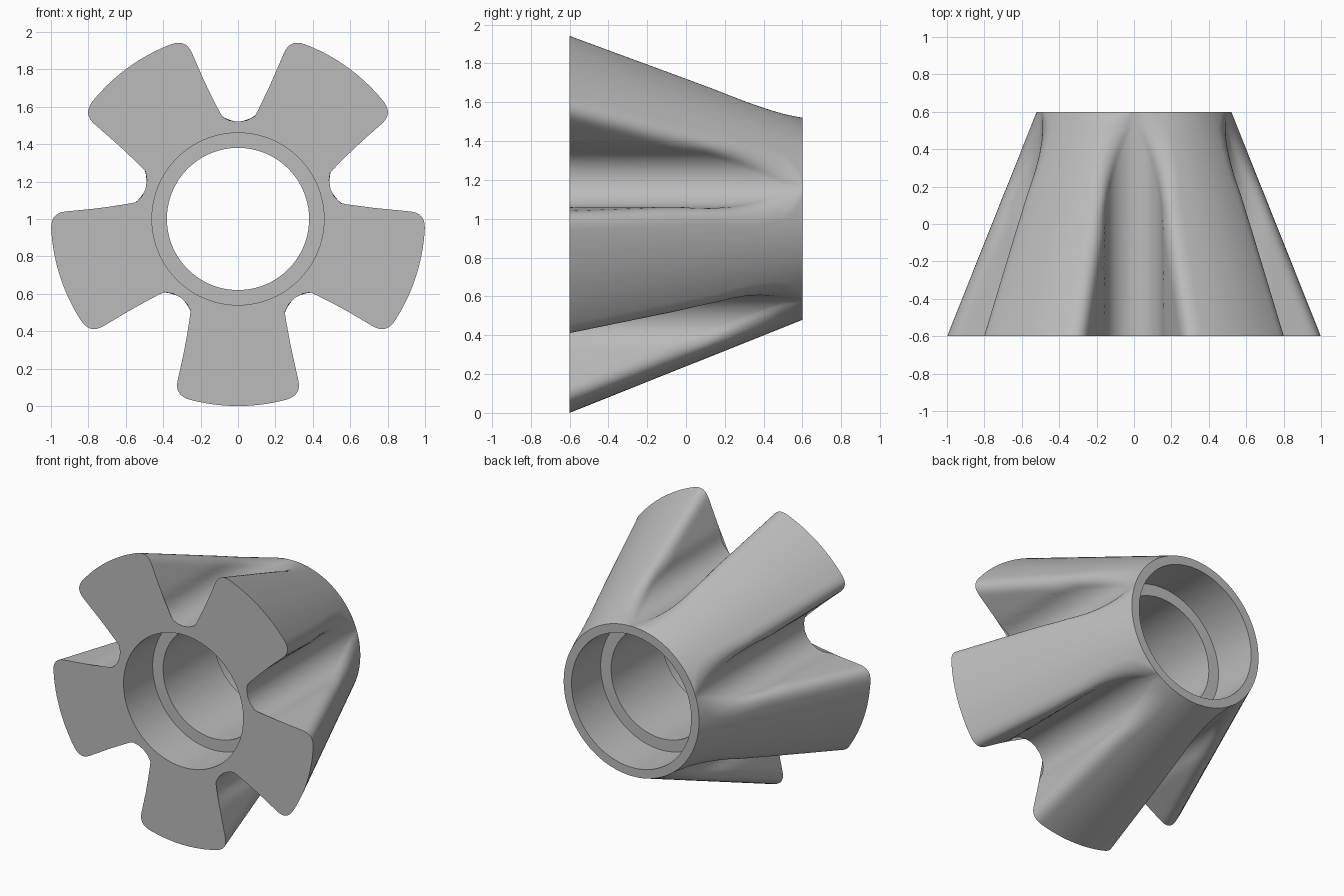
import bpy, bmesh, math
from mathutils import Vector

if "Cube" in bpy.data.objects:
    bpy.data.objects.remove(bpy.data.objects["Cube"], do_unlink=True)

LOBES = 5
FRONT_R, BACK_R, HALF_LEN = 1.0, 0.5205, 0.6
WALL, FILLET, RIM = 10, 8, 18      # points per half groove section
SLICES = 28
ROUNDING = 0.08

# Half groove section: round bottom, then flared straight wall (across, radial)
groove = [Vector((0.155 * math.sin(a), 0.675 - 0.155 * math.cos(a)))
          for a in (math.radians(90) * i / 24 for i in range(25))]
groove += [Vector(p) for p in ((0.161, 0.693), (0.172, 0.717), (0.3, 1.012))]


def wall_to_radius(radius):
    """Part of the groove wall lying inside the given radius."""
    path = [groove[0]]
    for a, b in zip(groove, groove[1:]):
        if b.length < radius:
            path.append(b)
            continue
        lo, hi = 0.0, 1.0
        for _ in range(30):
            mid = (lo + hi) / 2
            if a.lerp(b, mid).length < radius:
                lo = mid
            else:
                hi = mid
        path.append(a.lerp(b, lo))
        break
    return path


def along(path, dist):
    for a, b in zip(path, path[1:]):
        step = (b - a).length
        if dist <= step and step > 0:
            return a.lerp(b, dist / step)
        dist -= step
    return path[-1].copy()


def half_section(radius):
    """Groove bottom, wall, rounded edge and cone rim up to mid lobe."""
    path = wall_to_radius(radius)
    length = sum((b - a).length for a, b in zip(path, path[1:]))
    d = min(ROUNDING, length * 0.8)
    pts = [along(path, (length - d) * i / WALL) for i in range(WALL + 1)]
    start, corner = pts[-1], path[-1]
    ang = math.atan2(corner.x, corner.y) + d / radius
    end = Vector((math.sin(ang), math.cos(ang))) * radius
    for i in range(1, FILLET + 1):
        t = i / FILLET
        pts.append(start * (1 - t) ** 2 + corner * 2 * t * (1 - t) + end * t * t)
    last = math.pi / LOBES
    for i in range(1, RIM + 1):
        a = ang + (last - ang) * i / RIM
        pts.append(Vector((math.sin(a), math.cos(a))) * radius)
    return pts


def full_section(radius):
    half = half_section(radius)
    sector = [Vector((-p.x, p.y)) for p in reversed(half[1:])] + half[:-1]
    ring = []
    for k in range(LOBES):
        a = 2 * math.pi * k / LOBES
        c, s = math.cos(a), math.sin(a)
        ring += [(p.x * c + p.y * s, p.y * c - p.x * s) for p in sector]
    return ring


def circle(radius, count):
    first = -math.pi / LOBES
    return [(radius * math.sin(first + 2 * math.pi * i / count),
             radius * math.cos(first + 2 * math.pi * i / count)) for i in range(count)]


# Grooved cone slices from front to back
sections = []
for i in range(SLICES + 1):
    t = 1 - (1 - i / SLICES) ** 2
    sections.append((-HALF_LEN + 2 * HALF_LEN * t,
                     full_section(FRONT_R + (BACK_R - FRONT_R) * t)))

# Stepped bore from back to front
count = len(sections[0][1])
for y, r in ((HALF_LEN, 0.46), (0.28, 0.46), (0.28, 0.38),
             (-0.28, 0.38), (-0.28, 0.46), (-HALF_LEN, 0.46)):
    sections.append((y, circle(r, count)))

bm = bmesh.new()
rings = [[bm.verts.new((x, y, z + FRONT_R)) for x, z in ring] for y, ring in sections]
for a, b in zip(rings, rings[1:] + rings[:1]):
    for i in range(count):
        j = (i + 1) % count
        bm.faces.new((a[i], a[j], b[j], b[i]))
bmesh.ops.recalc_face_normals(bm, faces=bm.faces[:])
mesh = bpy.data.meshes.new("fluted_cone_hub")
bm.to_mesh(mesh)
bm.free()

hub = bpy.data.objects.new("fluted_cone_hub", mesh)
bpy.context.collection.objects.link(hub)

# Plain grey material
grey = bpy.data.materials.new("plain_grey")
grey.use_nodes = True
grey.diffuse_color = (0.5, 0.5, 0.5, 1)
grey.node_tree.nodes["Principled BSDF"].inputs["Base Color"].default_value = (0.5, 0.5, 0.5, 1)
mesh.materials.append(grey)

bpy.ops.object.select_all(action="DESELECT")
hub.select_set(True)
bpy.context.view_layer.objects.active = hub
bpy.ops.object.shade_smooth_by_angle(angle=math.radians(35))
